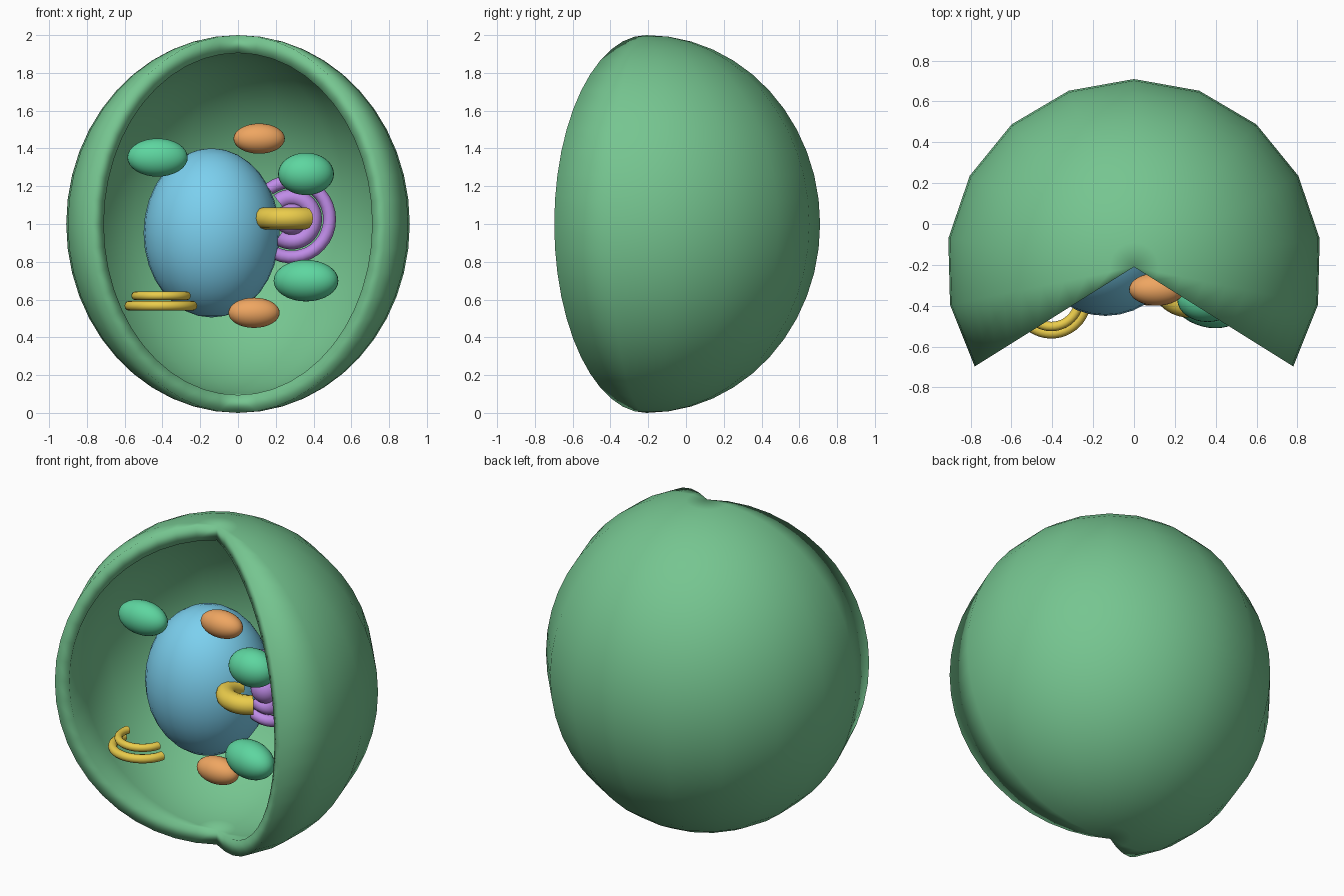
import bpy, bmesh
from math import sin, cos, pi, radians
from mathutils import Vector

if "Cube" in bpy.data.objects:
    bpy.data.objects.remove(bpy.data.objects["Cube"])


def material(name, rgb):
    m = bpy.data.materials.new(name)
    m.diffuse_color = (*rgb, 1)
    m.use_nodes = True
    m.node_tree.nodes["Principled BSDF"].inputs["Base Color"].default_value = m.diffuse_color
    return m


GREEN = material("wall_green", (0.18, 0.56, 0.28))
BLUE = material("nucleus_blue", (0.20, 0.63, 0.86))
MINT = material("mint", (0.11, 0.67, 0.35))
ORANGE = material("orange", (0.86, 0.38, 0.12))
PURPLE = material("purple", (0.52, 0.26, 0.80))
YELLOW = material("yellow", (0.82, 0.60, 0.07))


def finish(name, bm, mat):
    bmesh.ops.recalc_face_normals(bm, faces=bm.faces)
    me = bpy.data.meshes.new(name)
    bm.to_mesh(me)
    bm.free()
    me.materials.append(mat)
    me.shade_smooth()
    ob = bpy.data.objects.new(name, me)
    bpy.context.collection.objects.link(ob)
    return ob


def ellipsoid(name, loc, radii, mat, turn=0):
    bm = bmesh.new()
    bmesh.ops.create_uvsphere(bm, u_segments=32, v_segments=16, radius=1)
    ob = finish(name, bm, mat)
    ob.location, ob.scale = loc, radii
    ob.rotation_euler.z = radians(turn)
    return ob


def arc_tube(name, center, major, minor, a0, a1, mat, upright=False):
    """Capped tube swept along a circular arc, flat (xy) or upright (xz)."""
    bm = bmesh.new()
    n, m, rings = 24, 12, []
    c = Vector(center)
    for i in range(n + 1):
        a = radians(a0 + (a1 - a0) * i / n)
        ring = []
        for j in range(m):
            b = 2 * pi * j / m
            r, h = major + minor * cos(b), minor * sin(b)
            p = (r * cos(a), h, r * sin(a)) if upright else (r * cos(a), r * sin(a), h)
            ring.append(bm.verts.new(c + Vector(p)))
        rings.append(ring)
    for p, q in zip(rings, rings[1:]):
        for j in range(m):
            k = (j + 1) % m
            bm.faces.new((p[j], p[k], q[k], q[j]))
    bm.faces.new(rings[0])
    bm.faces.new(rings[-1])
    ob = finish(name, bm, mat)
    bpy.context.view_layer.objects.active = ob
    ob.select_set(True)
    bpy.ops.object.shade_smooth_by_angle(angle=radians(50))
    ob.select_set(False)
    return ob


# Cell wall: thick ellipsoid lathe with an open wedge at the front
bm = bmesh.new()
STEPS, SEG, SWEEP = 12, 24, radians(244)
profile = [(R * sin(pi * i / SEG), 1 + H * cos(pi * i / SEG))
           for R, H, order in ((0.92, 1.0, range(SEG + 1)),
                               (0.838, 0.905, range(SEG, -1, -1)))
           for i in order]
n = len(profile)
rows = []
for s in range(STEPS + 1):
    a = pi / 2 - SWEEP / 2 + SWEEP * s / STEPS
    rows.append([bm.verts.new((r * cos(a), -0.21 + r * sin(a), z)) for r, z in profile])
for p, q in zip(rows, rows[1:]):
    for j in range(n - 1):
        if j != SEG:
            bm.faces.new((p[j], p[j + 1], q[j + 1], q[j]))
for row in (rows[0], rows[-1]):
    for j in range(SEG):
        bm.faces.new((row[j], row[j + 1], row[n - 2 - j], row[n - 1 - j]))
bmesh.ops.remove_doubles(bm, verts=bm.verts, dist=1e-4)
finish("cell_wall", bm, GREEN)

# Nucleus
ellipsoid("nucleus", (-0.14, -0.095, 0.953), (0.36, 0.355, 0.448), BLUE)

# Mint organelles
ellipsoid("plastid_left", (-0.426, -0.33, 1.352), (0.16, 0.09, 0.101), MINT)
ellipsoid("plastid_upper", (0.36, -0.37, 1.265), (0.148, 0.11, 0.112), MINT)
ellipsoid("plastid_lower", (0.36, -0.395, 0.70), (0.175, 0.11, 0.11), MINT, -15)

# Orange organelles
ellipsoid("vesicle_upper", (0.112, -0.32, 1.452), (0.136, 0.08, 0.08), ORANGE)
ellipsoid("vesicle_lower", (0.085, -0.32, 0.53), (0.136, 0.08, 0.08), ORANGE)

# Purple core with two open rings
RC = (0.285, -0.13, 1.025)
ellipsoid("ring_core", RC, (0.087, 0.087, 0.087), PURPLE)
arc_tube("inner_ring", RC, 0.115, 0.045, -127, 127, PURPLE, True)
arc_tube("outer_ring", RC, 0.2, 0.034, -127, 127, PURPLE, True)

# Yellow curved tubes
arc_tube("curved_rod", (0.27, -0.26, 1.03), 0.14, 0.058, 150, 310, YELLOW)
arc_tube("stack_lower", (-0.405, -0.365, 0.567), 0.17, 0.026, 163, 345, YELLOW)
arc_tube("stack_upper", (-0.405, -0.365, 0.62), 0.137, 0.023, 163, 345, YELLOW)
